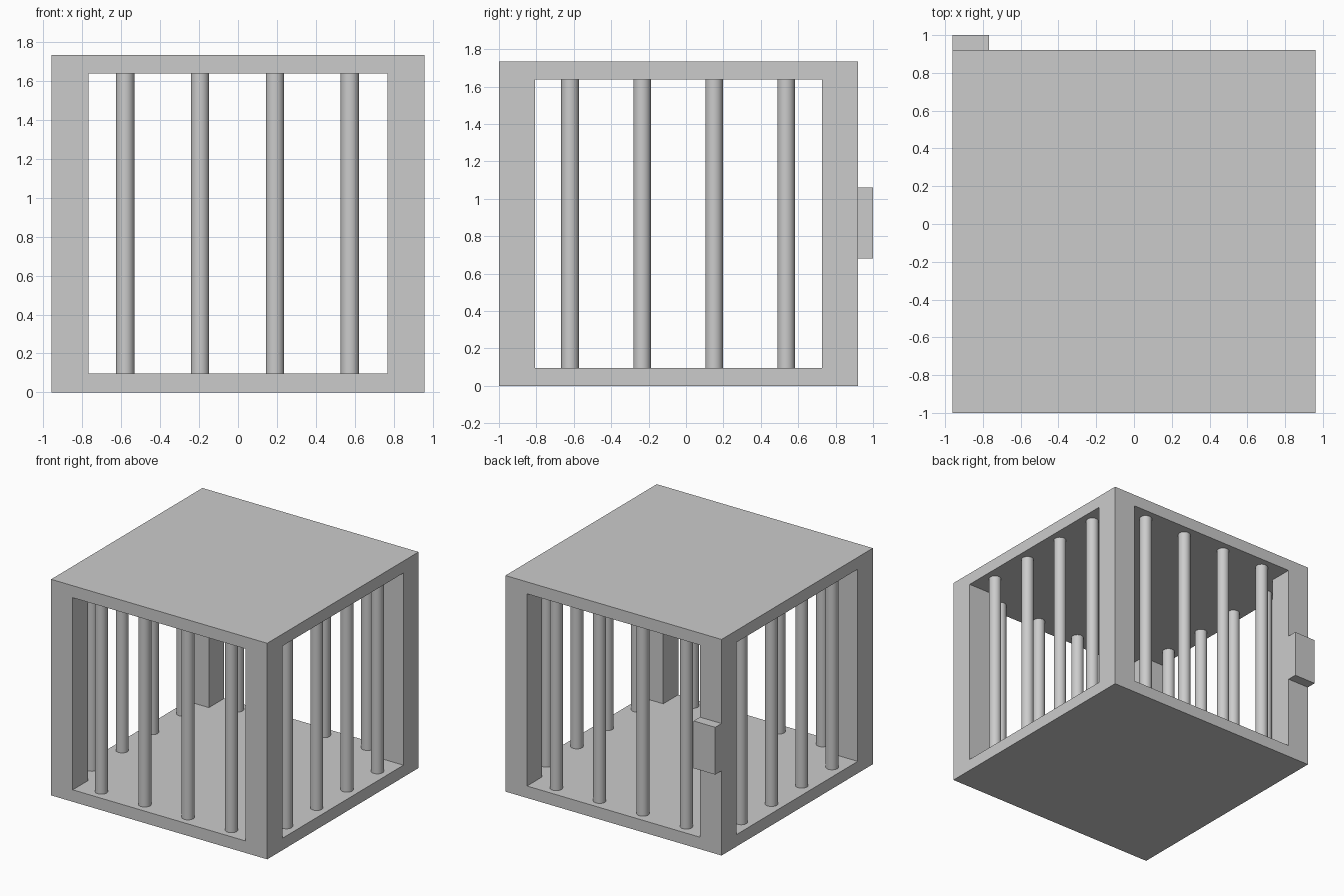
import bpy
import math
from mathutils import Vector

default = bpy.data.objects.get("Cube")
if default:
    bpy.data.objects.remove(default, do_unlink=True)

grey = bpy.data.materials.new("plain_grey")
grey.use_nodes = True
colour = (0.6, 0.6, 0.6, 1)
grey.diffuse_color = colour
grey.node_tree.nodes["Principled BSDF"].inputs["Base Color"].default_value = colour

HALF = 0.96        # half width of the cage
MID_Y = -0.04      # cage centre, leaving room for the lock behind
HEIGHT = 1.735
SLAB = 0.096       # floor and roof thickness
POST = 0.192       # corner post width
BAR_RADIUS = 0.047


def box(name, low, high):
    low, high = Vector(low), Vector(high)
    bpy.ops.mesh.primitive_cube_add(size=1, location=(low + high) / 2)
    obj = bpy.context.object
    obj.name = name
    obj.scale = high - low
    bpy.ops.object.transform_apply(location=False, rotation=False, scale=True)
    obj.data.materials.append(grey)
    return obj


def bar(name, x, y):
    bpy.ops.mesh.primitive_cylinder_add(
        vertices=32, radius=BAR_RADIUS, depth=HEIGHT - 2 * SLAB + 0.02,
        location=(x, y, HEIGHT / 2))
    obj = bpy.context.object
    obj.name = name
    obj.data.materials.append(grey)
    bpy.ops.object.shade_smooth_by_angle(angle=math.radians(40))


# Solid block opened right through in both directions
frame = box("cage_frame", (-HALF, MID_Y - HALF, 0), (HALF, MID_Y + HALF, HEIGHT))
inner = HALF - POST
for name, wx, wy in (("opening_x", 2, inner), ("opening_y", inner, 2)):
    cutter = box(name, (-wx, MID_Y - wy, SLAB), (wx, MID_Y + wy, HEIGHT - SLAB))
    cutter.hide_render = True
    cut = frame.modifiers.new(name, "BOOLEAN")
    cut.operation = "DIFFERENCE"
    cut.solver = "EXACT"
    cut.object = cutter
    bpy.context.view_layer.objects.active = frame
    bpy.ops.object.modifier_apply(modifier=cut.name)
    bpy.data.objects.remove(cutter, do_unlink=True)

# Four bars on each side, centred in the depth of the posts
inset = HALF - POST / 2
for i in range(4):
    step = -0.58 + 0.385 * i
    bar(f"front_bar_{i + 1}", step, MID_Y - inset)
    bar(f"back_bar_{i + 1}", step, MID_Y + inset)
    bar(f"left_bar_{i + 1}", inset, MID_Y + step)
    bar(f"right_bar_{i + 1}", -inset, MID_Y + step)

# Lock block on the back right post
box("lock", (-HALF, MID_Y + HALF, 0.68), (-HALF + POST, 1, 1.06))
